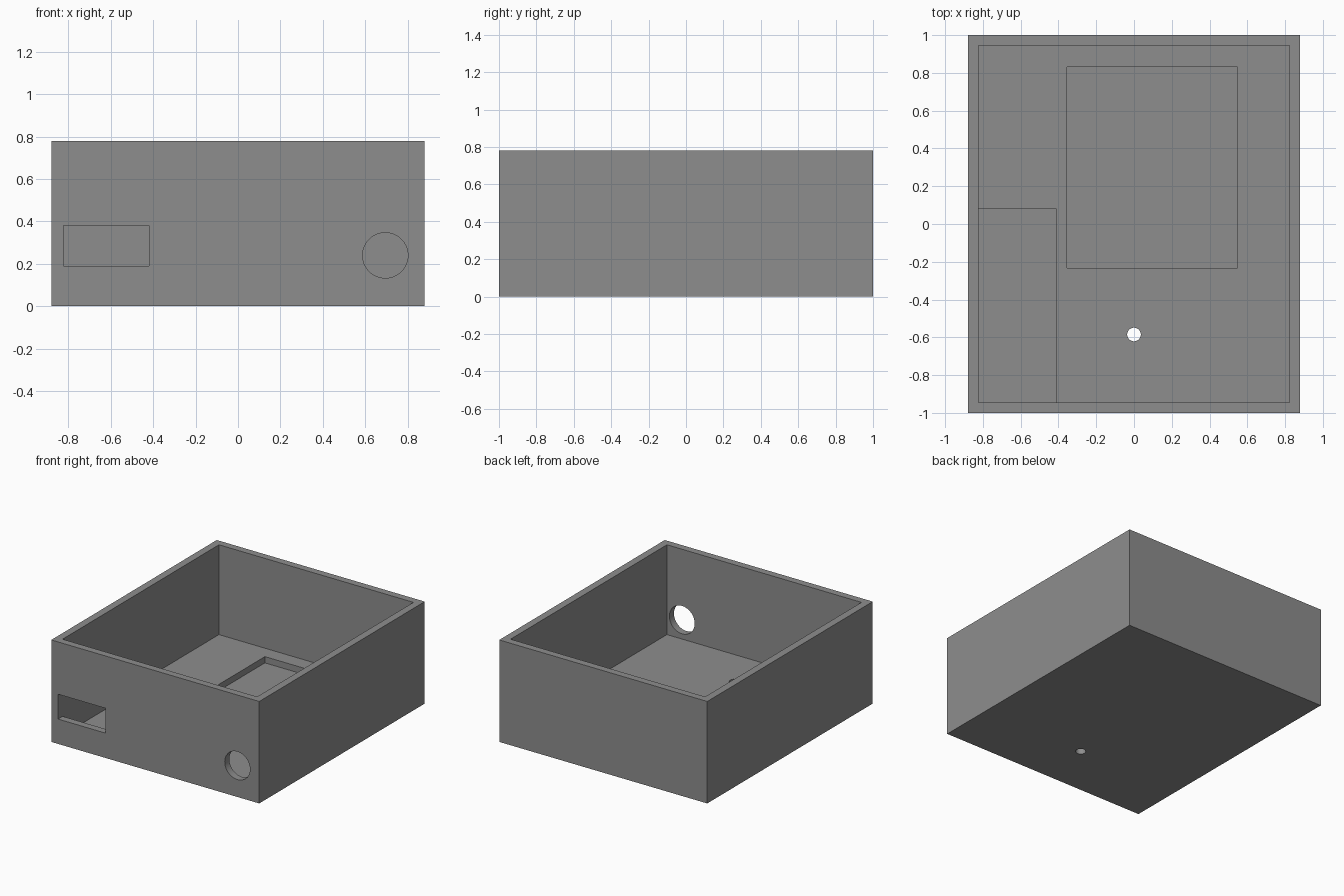
import bpy
import math

if "Cube" in bpy.data.objects:
    bpy.data.objects.remove(bpy.data.objects["Cube"])

grey = bpy.data.materials.new("mid grey")
grey.diffuse_color = (0.27, 0.27, 0.27, 1)
grey.use_nodes = True
grey.node_tree.nodes["Principled BSDF"].inputs["Base Color"].default_value = grey.diffuse_color


def block(name, x0, x1, y0, y1, z0, z1):
    """Box between the given limits."""
    bpy.ops.mesh.primitive_cube_add(
        size=1, location=((x0 + x1) / 2, (y0 + y1) / 2, (z0 + z1) / 2))
    ob = bpy.context.object
    ob.name = name
    ob.scale = (x1 - x0, y1 - y0, z1 - z0)
    bpy.ops.object.transform_apply(location=True, rotation=True, scale=True)
    return ob


def rod(name, radius, length, location, rotation=(0, 0, 0)):
    """Round cutter."""
    bpy.ops.mesh.primitive_cylinder_add(
        vertices=64, radius=radius, depth=length,
        location=location, rotation=rotation)
    ob = bpy.context.object
    ob.name = name
    bpy.ops.object.transform_apply(location=True, rotation=True, scale=True)
    return ob


def cut(target, cutter):
    """Subtract the cutter, then remove it."""
    cutter.hide_render = True
    bpy.context.view_layer.objects.active = target
    mod = target.modifiers.new("cut", 'BOOLEAN')
    mod.operation = 'DIFFERENCE'
    mod.solver = 'EXACT'
    mod.object = cutter
    bpy.ops.object.modifier_apply(modifier=mod.name)
    bpy.data.objects.remove(cutter, do_unlink=True)


W, L, H = 0.88, 1.0, 0.78        # outer half width, half length, height
IW, IL = 0.823, 0.945            # inner half width and half length
FLOOR, POCKET = 0.093, 0.045     # floor level and pocket level

# Solid enclosure body, then hollowed from the top
tray = block("enclosure_tray", -W, W, -L, L, 0, H)
tray.data.materials.append(grey)
cut(tray, block("cavity", -IW, IW, -IL, IL, FLOOR, H + 0.2))

# Two shallow pockets in the floor
cut(tray, block("centre_pocket", -0.355, 0.547, -0.233, 0.832, POCKET, 0.3))
cut(tray, block("corner_pocket", -IW, -0.41, -IL, 0.08, POCKET, 0.3))

# Rectangular port and round port through the front wall
cut(tray, block("front_slot", -IW, -0.419, -L - 0.1, -0.9, 0.19, 0.38))
cut(tray, rod("front_round_hole", 0.107, 0.3, (0.695, -L, 0.24),
              (math.pi / 2, 0, 0)))

# Small drain hole through the floor
cut(tray, rod("floor_hole", 0.036, 0.6, (0, -0.585, 0.1)))

# Smooth the hole walls, keep every edge sharp
bpy.ops.object.select_all(action='DESELECT')
tray.select_set(True)
bpy.context.view_layer.objects.active = tray
bpy.ops.object.shade_smooth_by_angle(angle=math.radians(30))
